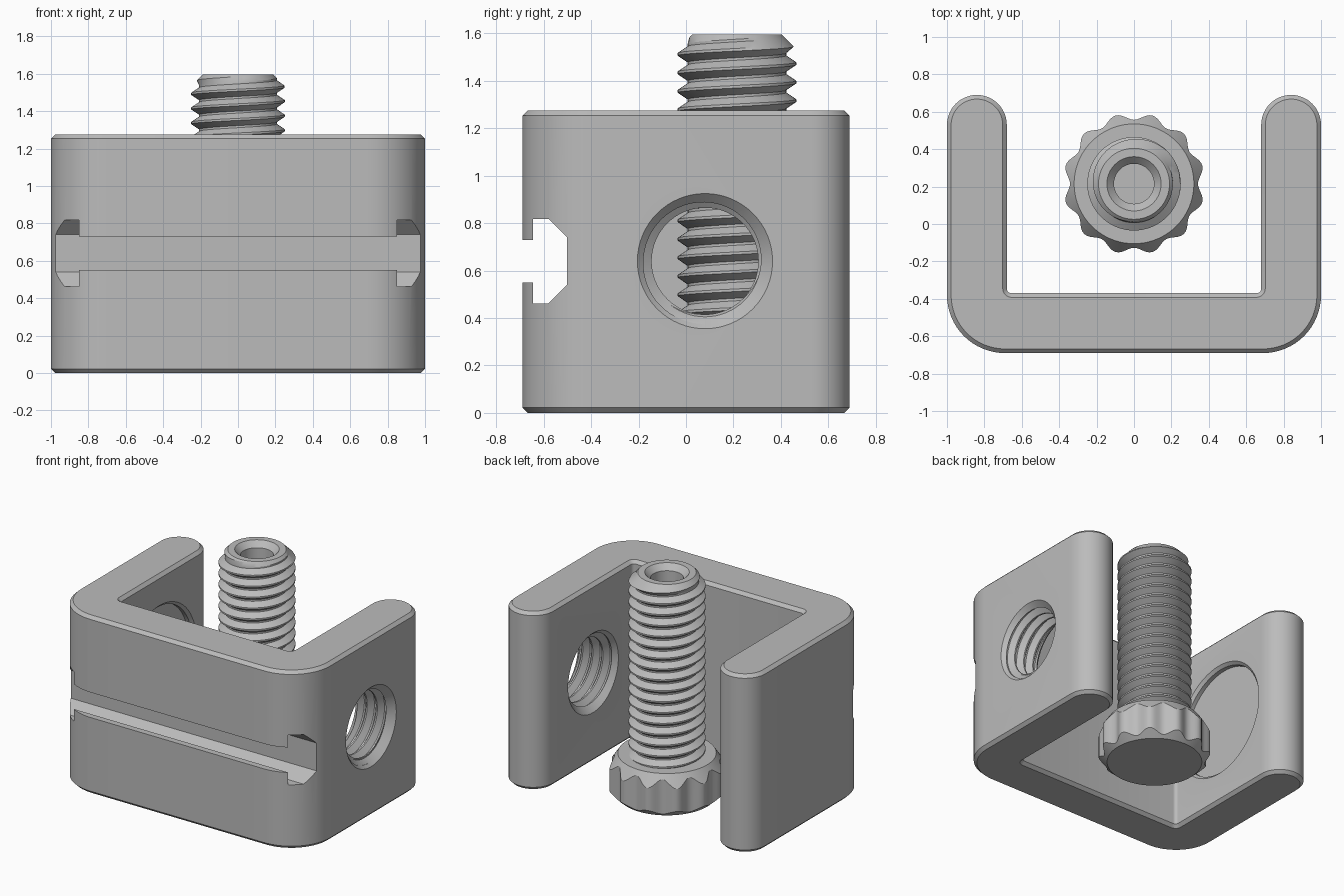
import bpy, bmesh, math
from mathutils import Matrix, Vector

if "Cube" in bpy.data.objects:
    bpy.data.objects.remove(bpy.data.objects["Cube"])

H = 1.275                      # bracket height
SCREW_Y, HOLE_Y, HOLE_Z = 0.215, 0.08, 0.64

steel = bpy.data.materials.new("grey")
steel.diffuse_color = (0.5, 0.5, 0.5, 1)
steel.use_nodes = True
steel.node_tree.nodes["Principled BSDF"].inputs["Base Color"].default_value = steel.diffuse_color


def finish(name, bm, matrix=Matrix()):
    bmesh.ops.remove_doubles(bm, verts=bm.verts, dist=1e-5)
    bmesh.ops.recalc_face_normals(bm, faces=bm.faces)
    bm.transform(matrix)
    me = bpy.data.meshes.new(name)
    bm.to_mesh(me)
    bm.free()
    me.materials.append(steel)
    ob = bpy.data.objects.new(name, me)
    bpy.context.collection.objects.link(ob)
    return ob


def columns(name, cols, matrix=Matrix()):
    """Skin a closed ring of (angle, [(r, z), ...]) columns."""
    bm = bmesh.new()
    grid = [[bm.verts.new((r * math.cos(a), r * math.sin(a), z)) for r, z in pts]
            for a, pts in cols]
    for c, d in zip(grid, grid[1:] + grid[:1]):
        for j in range(len(c) - 1):
            bm.faces.new((c[j], d[j], d[j + 1], c[j + 1]))
    return finish(name, bm, matrix)


def lathe(name, pts, matrix=Matrix(), n=64):
    return columns(name, [(2 * math.pi * i / n, pts) for i in range(n)], matrix)


def thread(name, crest, root, pitch, z0, z1, end, tip, matrix=Matrix(), n=64):
    """Right-hand threaded rod with chamfered ends; tip holds the end profile."""
    tooth = [(0.0, crest), (0.14, crest), (0.5, root), (0.64, root)]
    turns = int((z1 - z0) / pitch) + 3
    cols = []
    for i in range(n + 1):
        pts = [(0, z0)]
        for k in range(-2, turns):
            for f, r in tooth:
                z = min(max(z0 + pitch * (k + f + i / n), z0), z1)
                pts.append((min(r, end + min(z - z0, z1 - z)), z))
        cols.append((2 * math.pi * i / n, pts + tip))
    bm = bmesh.new()
    grid = [[bm.verts.new((r * math.cos(a), r * math.sin(a), z)) for r, z in pts]
            for a, pts in cols]
    for c, d in zip(grid, grid[1:]):
        for j in range(len(c) - 1):
            bm.faces.new((c[j], d[j], d[j + 1], c[j + 1]))
    return finish(name, bm, matrix)


def prism(name, outline, height, chamfer=0, matrix=Matrix()):
    bm = bmesh.new()
    face = bm.faces.new([bm.verts.new((x, y, 0)) for x, y in outline])
    top = bmesh.ops.extrude_face_region(bm, geom=[face])["geom"]
    bmesh.ops.translate(bm, vec=(0, 0, height),
                        verts=[v for v in top if isinstance(v, bmesh.types.BMVert)])
    if chamfer:
        rim = [e for e in bm.edges if abs(e.verts[0].co.z - e.verts[1].co.z) < 1e-6]
        bmesh.ops.bevel(bm, geom=rim, offset=chamfer, segments=1, affect='EDGES')
    return finish(name, bm, matrix)


def arc(cx, cy, r, a0, a1, n):
    return [(cx + r * math.cos(math.radians(a0 + (a1 - a0) * i / n)),
             cy + r * math.sin(math.radians(a0 + (a1 - a0) * i / n))) for i in range(n + 1)]


def cut(target, tool):
    mod = target.modifiers.new("cut", 'BOOLEAN')
    mod.operation, mod.solver, mod.object = 'DIFFERENCE', 'EXACT', tool
    bpy.context.view_layer.objects.active = target
    bpy.ops.object.modifier_apply(modifier=mod.name)
    bpy.data.objects.remove(tool)


def smooth(ob):
    bpy.ops.object.select_all(action='DESELECT')
    ob.select_set(True)
    bpy.context.view_layer.objects.active = ob
    bpy.ops.object.shade_smooth_by_angle(angle=math.radians(25))


# U-shaped bracket: right half outline, mirrored
half = (arc(0.69, -0.38, 0.31, -90, 0, 16) + arc(0.84, 0.53, 0.16, 0, 180, 24)
        + arc(0.655, -0.345, 0.025, 0, -90, 5))
bracket = prism("bracket", half + [(-x, y) for x, y in reversed(half)], H, 0.022)

# T-slot across the front
slot_half = [(-0.75, 0.09), (-0.645, 0.09), (-0.645, 0.178), (-0.58, 0.178), (-0.502, 0.1)]
slot = slot_half + [(y, -z) for y, z in reversed(slot_half)]
along_x = Matrix(((0, 0, 1, -1.2), (1, 0, 0, 0), (0, 1, 0, HOLE_Z), (0, 0, 0, 1)))
cut(bracket, prism("slot_cutter", slot, 2.4, 0, along_x))

# Threaded hole in the right arm, countersunk on both faces
bore = Matrix.Translation((0, HOLE_Y, HOLE_Z)) @ Matrix.Rotation(math.pi / 2, 4, 'Y')
cut(bracket, thread("hole_cutter", 0.265, 0.225, 0.08, 0.5, 1.2, 0.15, [(0, 1.2)], bore))
cut(bracket, lathe("outer_sink_cutter",
                   [(0, 0.95), (0.235, 0.95), (0.305, 1.02), (0, 1.02)], bore))
cut(bracket, lathe("inner_sink_cutter",
                   [(0, 0.66), (0.305, 0.66), (0.235, 0.73), (0, 0.73)], bore))

# Shallow round recess on the inside of the left arm
cut(bracket, lathe("recess_cutter",
                   [(0, -0.73), (0.4, -0.73), (0.4, -0.70), (0.44, -0.66), (0, -0.66)], bore))
smooth(bracket)

# Screw shaft with a blind hole in its tip
on_axis = Matrix.Translation((0, SCREW_Y, 0))
tip = [(0.145, 1.595), (0.107, 1.555), (0.107, 1.45), (0, 1.45)]
smooth(thread("screw_shaft", 0.25, 0.208, 0.078, 0.2, 1.595, 0.19, tip, on_axis))

# Scalloped knob: twelve lobes trimmed by cones above and below
cols = []
for i in range(144):
    a = 2 * math.pi * i / 144
    r = 0.36 - 0.018 * math.cos(12 * a)
    cols.append((a, [(0, 0), (0.32, 0), (r, (r - 0.32) * 0.9), (r, 0.30 - (r - 0.32) * 1.5),
                     (0.32, 0.30), (0, 0.30)]))
smooth(columns("screw_knob", cols, on_axis))
